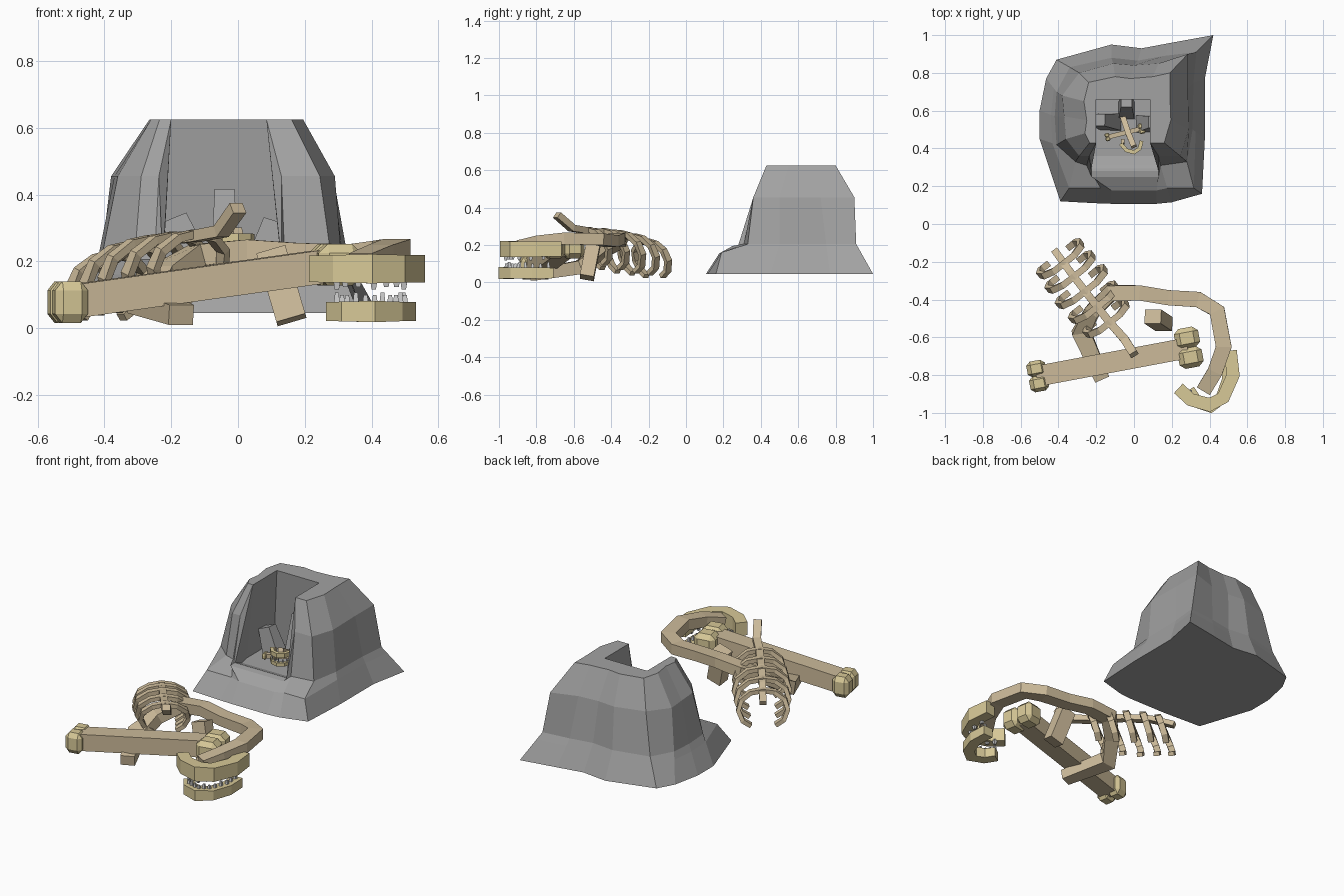
import bpy, bmesh, math
from mathutils import Vector as V

if "Cube" in bpy.data.objects:
    bpy.data.objects.remove(bpy.data.objects["Cube"])


def material(name, col):
    m = bpy.data.materials.new(name)
    m.diffuse_color = (*col, 1)
    m.use_nodes = True
    m.node_tree.nodes["Principled BSDF"].inputs["Base Color"].default_value = m.diffuse_color
    return m


BONE = material("bone", (0.60, 0.49, 0.32))
PALE = material("pale_bone", (0.68, 0.58, 0.31))
ROCK = material("rock", (0.36, 0.36, 0.36))


def finish(name, bm, mat=None):
    bmesh.ops.remove_doubles(bm, verts=bm.verts, dist=1e-4)
    bmesh.ops.recalc_face_normals(bm, faces=bm.faces)
    me = bpy.data.meshes.new(name)
    bm.to_mesh(me)
    bm.free()
    if mat:
        me.materials.append(mat)
    ob = bpy.data.objects.new(name, me)
    bpy.context.collection.objects.link(ob)
    return ob


def bar(name, pts, w, h, mat=BONE, ref=(0, 0, 1), bm=None, taper=1.0):
    """Rectangular section swept along a polyline."""
    own = bm is None
    bm = bm or bmesh.new()
    pts, ref, rings = [V(p) for p in pts], V(ref), []
    for i, p in enumerate(pts):
        a, b = pts[max(i - 1, 0)], pts[min(i + 1, len(pts) - 1)]
        t = (b - a).normalized()
        s = t.cross(ref).normalized()
        n = s.cross(t)
        k = 1 + (taper - 1) * i / (len(pts) - 1)
        if 0 < i < len(pts) - 1:      # keep width through the bends
            k /= max(0.75, (pts[i + 1] - p).normalized().dot(t))
        rings.append([bm.verts.new(p + s * u * w * k / 2 + n * v * h * k / 2)
                      for u, v in ((-1, -1), (1, -1), (1, 1), (-1, 1))])
    for r, q in zip(rings, rings[1:]):
        for j in range(4):
            bm.faces.new((r[j], r[j - 1], q[j - 1], q[j]))
    bm.faces.new(rings[0])
    bm.faces.new(rings[-1])
    if own:
        return finish(name, bm, mat)


def knob(name, c, size, rot=0.0):
    bm = bmesh.new()
    bmesh.ops.create_cube(bm, size=1)
    bmesh.ops.bevel(bm, geom=bm.edges[:], offset=0.22, segments=1, affect='EDGES')
    ob = finish(name, bm, PALE)
    ob.location, ob.scale, ob.rotation_euler.z = c, size, rot


def long_bone(name, a, b, w, h, k):
    a, b = V(a), V(b)
    ang = math.atan2(b.y - a.y, b.x - a.x)
    side = V((-math.sin(ang), math.cos(ang), 0))
    bar(name + "_shaft", (a, b), w, h)
    for tag, p, s in (("left", a, 1.0), ("right", b, 1.3)):
        for d in (-1, 1):
            knob(f"{name}_{tag}_knob", p + side * d * k * 0.40 * s,
                 (k * s, k * 0.85 * s, k * 1.25), ang)


def jaw(name, pts, z, w, h):
    return bar(name, [(x, y, z) for x, y in pts], w, h, PALE)


def teeth(name, pts, z, h, n, r):
    bm = bmesh.new()
    pts = [V((*p, z)) for p in pts]
    for i in range(n):
        f = i / n * (len(pts) - 1) + 0.15
        j = min(int(f), len(pts) - 2)
        p = pts[j].lerp(pts[j + 1], f - j)
        bar("", (p, p + V((0, 0, h * (1 if i % 3 else 1.3)))), r, r, None, (0, 1, 0), bm, 0.6)
    finish(name, bm)


# Hollow rock: columns of (base, mid, upper, top) x,y from the right jamb round the back
cols = [
    (.20, .115, .14, .31, .13, .36, .085, .43), (.36, .16, .28, .33, .245, .36, .16, .43),
    (.375, .45, .31, .50, .29, .50, .195, .55), (.375, .77, .315, .75, .285, .72, .19, .68),
    (.42, 1.0, .33, .91, .285, .90, .19, .80), (.20, .96, .16, .89, .13, .85, .10, .78),
    (.04, .93, .02, .865, 0, .84, -.02, .77), (-.12, .95, -.12, .88, -.11, .85, -.10, .78),
    (-.41, .87, -.34, .83, -.29, .80, -.24, .75), (-.465, .77, -.41, .70, -.38, .68, -.265, .65),
    (-.50, .60, -.42, .57, -.37, .57, -.25, .55), (-.50, .45, -.41, .42, -.36, .45, -.26, .48),
    (-.39, .12, -.31, .33, -.29, .36, -.235, .43), (-.20, .11, -.25, .31, -.237, .36, -.20, .43),
]


def clamp(v, lo, hi):
    return max(lo, min(hi, v))


bm = bmesh.new()
grid = []
for c in cols:
    p = [V((c[2 * i], c[2 * i + 1], z)) for i, z in enumerate((.045, .205, .455, .625))]
    foot = V((p[0].x * .88, .19, .16)) if p[0].y < .17 else p[0].lerp(p[1], .75)
    rim = V((clamp(p[3].x, -.2, .085), clamp(p[3].y, .44, .66), .625))
    low = V((clamp(p[3].x * 1.6, -.24, .135), clamp(p[3].y, .40, .69), .17))
    grid.append([p[0], foot, p[1], p[2], p[3], rim, low])
# low threshold spanning the front opening, jamb to jamb
for xb, xt in ((-.12, -.225), (0, -.05), (.12, .13)):
    grid.append([V((xb, .107, .045)), V((xb, .178, .155)), V((xt, .25, .195)), V((xt, .28, .20)),
                 V((xt, .295, .197)), V((xt, .31, .19)), V((xt, .36, .17))])
vs = [[bm.verts.new(q) for q in col] for col in grid]
for i, col in enumerate(vs):
    nxt = vs[(i + 1) % len(vs)]
    for j in range(6):
        bm.faces.new((col[j], nxt[j], nxt[j + 1], col[j + 1]))
bm.faces.new([col[0] for col in vs])
bm.faces.new([col[-1] for col in vs])
finish("hollow_rock", bm, ROCK)

# Boulders leaning on the inside walls
for p, q, w in (((-.04, .60, .16), (-.04, .65, .41), .085), ((-.12, .54, .16), (-.19, .55, .33), .11),
                ((.06, .53, .16), (.11, .54, .32), .10)):
    bar("inner_boulder", (p, q), w, .09, ROCK, (0, 1, 0), taper=.7)

# Large limb bone lying in front
long_bone("limb_bone", (-.51, -.805, .078), (.29, -.655, .19), .11, .10, .1)

# Curved hip arch joining the skull, with a short peg
bar("hip_arch", [(-.17, -.82, .04), (-.28, -.57, .08), (-.22, -.46, .16), (-.12, -.365, .22), (.03, -.365, .235),
                 (.18, -.39, .225), (.34, -.40, .22), (.44, -.46, .23), (.475, -.65, .235),
                 (.43, -.78, .22), (.37, -.88, .195)], .08, .06)
bar("hip_peg", ((.10, -.49, .23), (.16, -.53, .025)), .09, .075, ref=(0, 1, 0))

# Biting jaws with grey teeth
upper = [(.235, -.87), (.30, -.93), (.40, -.957), (.472, -.92), (.525, -.80), (.51, -.67)]
lower = [(.29, -.88), (.33, -.94), (.405, -.965), (.465, -.92), (.50, -.82), (.495, -.71)]
jaw("upper_jaw", upper, .178, .068, .08)
jaw("lower_jaw", lower, .05, .065, .056)
teeth("upper_teeth", lower, .145, -.022, 8, .022)
teeth("lower_teeth", lower, .075, .025, 13, .018)

# Spine and curved ribs, leaning back as they hang
spine = [(-.42, -.14, .18), (-.34, -.25, .235), (-.24, -.38, .265), (-.13, -.52, .275),
         (-.05, -.61, .29), (0, -.69, .36)]
bar("spine", spine, .038, .03, taper=1.2)
along, across = V((.62, -.78, 0)), V((.78, .62, 0))
shape = [(.07, .005, .00), (.125, .045, -.015), (.14, .10, -.035), (.115, .155, -.05), (.07, .185, -.05)]
for i in range(5):
    f = i * .6 + .62
    j = int(f)
    c = V(spine[j]).lerp(V(spine[j + 1]), f - j)
    k = (.98, 1.05, 1.1, 1.05, .95)[i]
    half = [[c + across * s * sx * k + along * a - V((0, 0, d * min(k, (c.z - .018) / .185)))
             for sx, d, a in shape] for s in (-1, 1)]
    bar(f"rib_{i + 1}", half[0][::-1] + [c + V((0, 0, .008))] + half[1], .024, .034, ref=along)

# Small remains inside the hollow
long_bone("small_bone", (-.14, .46, .20), (.04, .505, .225), .025, .025, .026)
bar("small_spine", ((-.06, .57, .20), (-.03, .48, .25), (0, .41, .29)), .03, .025)
small = [(-.07, .425), (-.04, .39), (0, .38), (.03, .40), (.04, .44)]
jaw("small_upper_jaw", small, .27, .02, .025)
jaw("small_lower_jaw", small, .215, .018, .02)
teeth("small_teeth", small, .222, .022, 6, .007)
bar("small_jaw_hinge", ((-.06, .43, .21), (-.06, .44, .275)), .02, .02, ref=(0, 1, 0))
